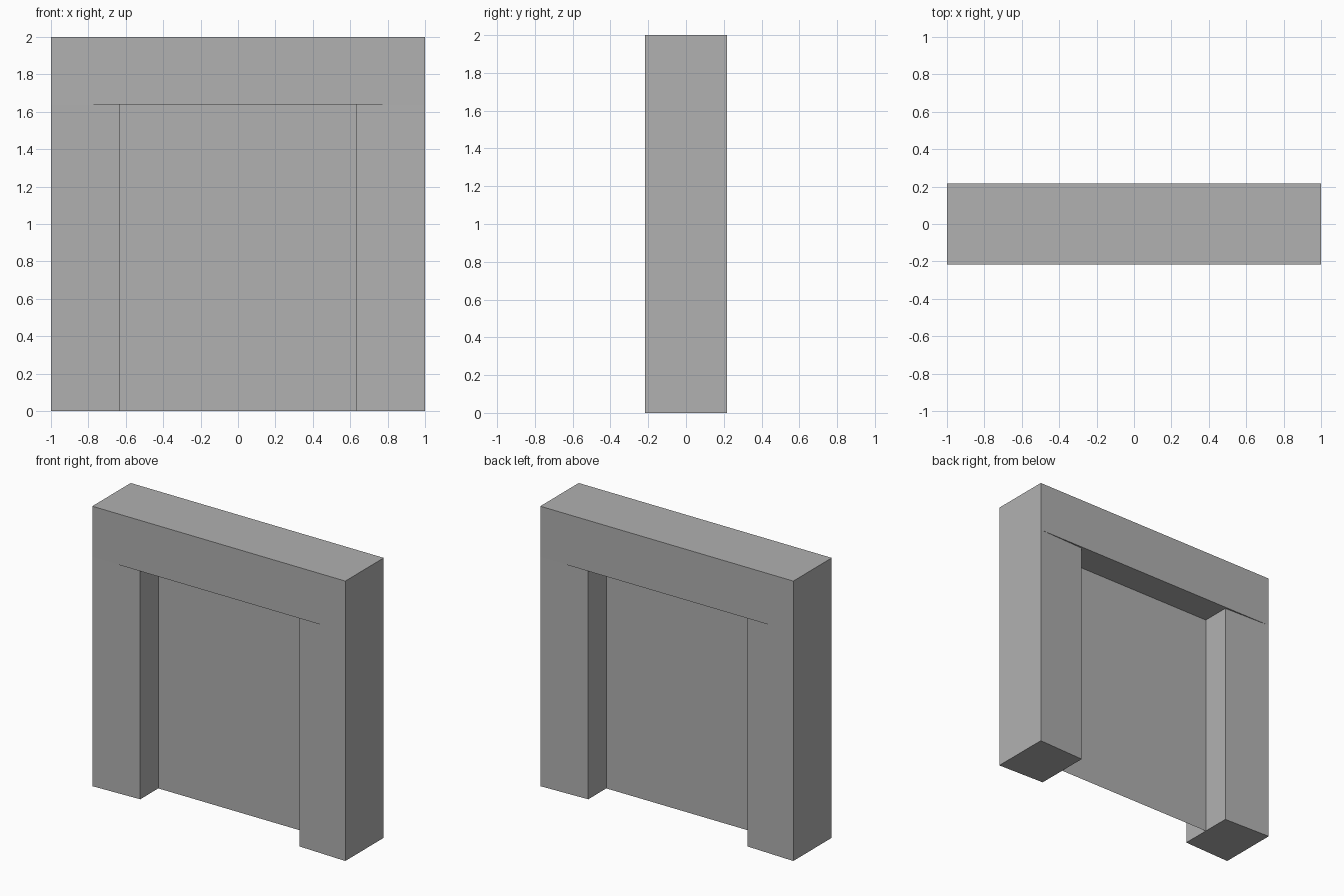
import bpy
import bmesh

cube = bpy.data.objects.get("Cube")
if cube:
    bpy.data.objects.remove(cube, do_unlink=True)

HALF_W, HALF_D, HEIGHT = 1.0, 0.217, 2.0
OPEN_X, OPEN_Z = 0.63, 1.637
INNER_D = 0.204  # jambs taper slightly toward the opening

grey = bpy.data.materials.new("plain_grey")
grey.use_nodes = True
colour = (0.44, 0.44, 0.44, 1)
grey.diffuse_color = colour
grey.node_tree.nodes["Principled BSDF"].inputs["Base Color"].default_value = colour


def prism(name, outline, z0, z1):
    """Extrude a plan outline upward from z0 to z1."""
    bm = bmesh.new()
    face = bm.faces.new([bm.verts.new((x, y, z0)) for x, y in outline])
    ext = bmesh.ops.extrude_face_region(bm, geom=[face])
    for v in ext["geom"]:
        if isinstance(v, bmesh.types.BMVert):
            v.co.z = z1
    bmesh.ops.recalc_face_normals(bm, faces=bm.faces)
    return finish(name, bm)


def finish(name, bm):
    mesh = bpy.data.meshes.new(name)
    bm.to_mesh(mesh)
    bm.free()
    mesh.materials.append(grey)
    obj = bpy.data.objects.new(name, mesh)
    bpy.context.collection.objects.link(obj)
    return obj


# Lintel across the top
prism("lintel", [(-HALF_W, -HALF_D), (HALF_W, -HALF_D), (HALF_W, HALF_D), (-HALF_W, HALF_D)],
      OPEN_Z, HEIGHT)

# Tapered jambs on both sides
for name, s in (("left_jamb", 1), ("right_jamb", -1)):
    prism(name, [(s * OPEN_X, -INNER_D), (s * HALF_W, -HALF_D),
                 (s * HALF_W, HALF_D), (s * OPEN_X, INNER_D)], 0, OPEN_Z)

# Thin door panel in the middle of the opening
bm = bmesh.new()
bm.faces.new([bm.verts.new(p) for p in ((-OPEN_X, 0, 0), (OPEN_X, 0, 0),
                                        (OPEN_X, 0, OPEN_Z), (-OPEN_X, 0, OPEN_Z))])
finish("door_panel", bm)
